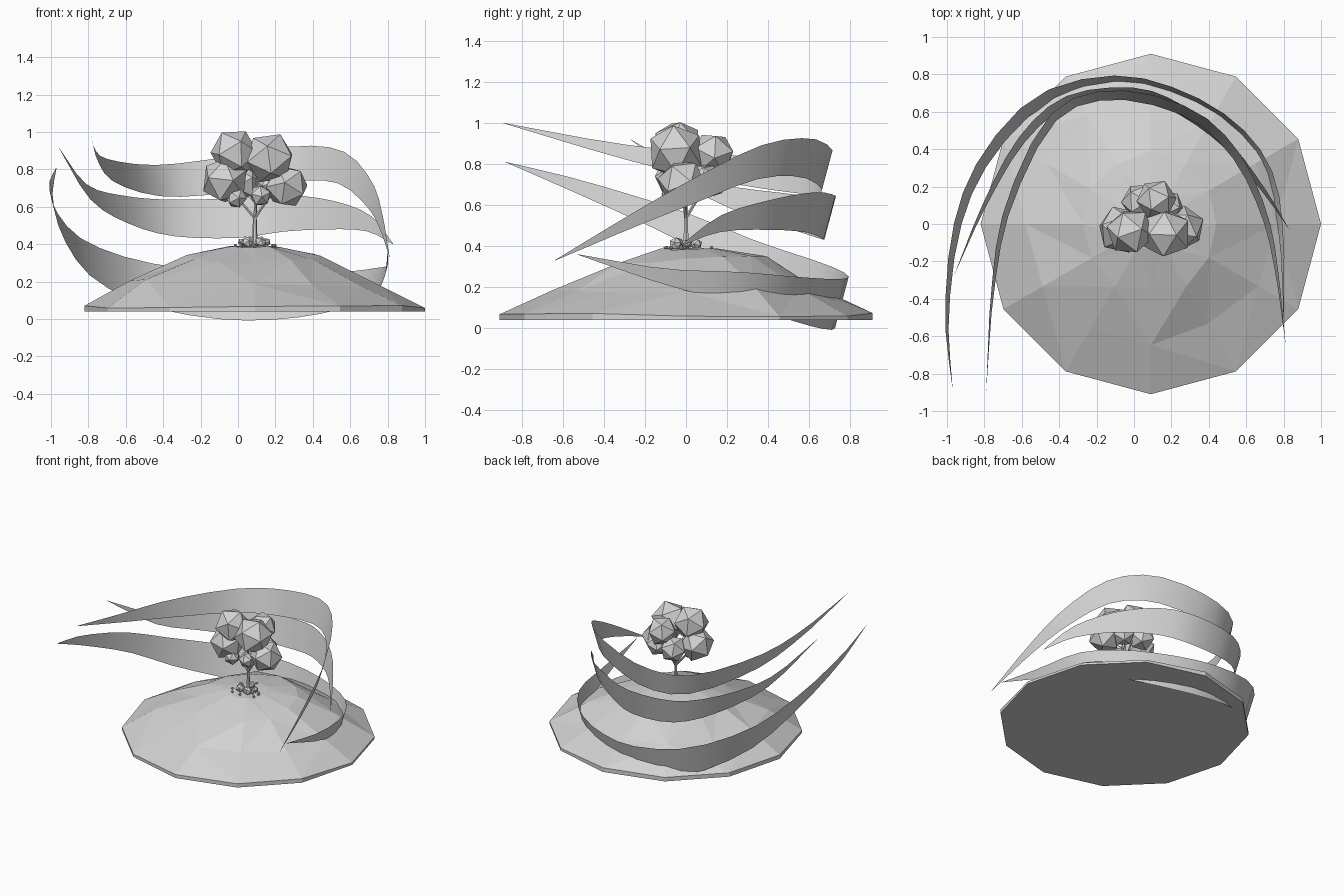
import bpy, bmesh, math, random
from mathutils import Vector

cube = bpy.data.objects.get("Cube")
if cube:
    bpy.data.objects.remove(cube)
random.seed(4)

grey = bpy.data.materials.new("light_grey")
grey.use_nodes = True
colour = (0.65, 0.65, 0.65, 1)
grey.diffuse_color = colour
grey.node_tree.nodes["Principled BSDF"].inputs["Base Color"].default_value = colour


def finish(name, bm, smooth=False, fix_normals=True):
    """Turn a bmesh into a named, coloured object."""
    if fix_normals:
        bmesh.ops.recalc_face_normals(bm, faces=bm.faces)
    for face in bm.faces:
        face.smooth = smooth
    mesh = bpy.data.meshes.new(name)
    bm.to_mesh(mesh)
    bm.free()
    mesh.materials.append(grey)
    obj = bpy.data.objects.new(name, mesh)
    bpy.context.collection.objects.link(obj)
    return obj


def bridge(bm, lower, upper):
    """Join two closed rings with quads."""
    count = len(lower)
    for i in range(count):
        j = (i + 1) % count
        bm.faces.new((lower[i], lower[j], upper[j], upper[i]))


def catmull(points, t):
    """Point on a smooth curve through the given points, t from 0 to 1."""
    spans = len(points) - 1
    i = min(int(t * spans), spans - 1)
    f = t * spans - i
    b, c = points[i], points[i + 1]
    a = points[i - 1] if i > 0 else 2 * b - c
    d = points[i + 2] if i + 2 <= spans else 2 * c - b
    return b + 0.5 * f * (c - a + f * (2 * a - 5 * b + 4 * c - d + f * (3 * (b - c) + d - a)))


# Faceted hill: rings of radius, height, jitter and rise towards the back
CENTRE_X = 0.09
SIDES = 12
bm = bmesh.new()
rings = []
for radius, height, jitter, rise in ((0.91, 0.04, 0, 0), (0.91, 0.065, 0.01, 0),
                                     (0.64, 0.2, 0.025, 0.01), (0.37, 0.335, 0.015, 0.025),
                                     (0.14, 0.385, 0.005, 0)):
    ring = []
    for i in range(SIDES):
        angle = math.tau * i / SIDES
        r = radius + (random.uniform(-1, 1) * jitter * 1.5 if radius < 0.9 else 0)
        z = height + random.uniform(-1, 1) * jitter + rise * math.sin(angle)
        ring.append(bm.verts.new((CENTRE_X + r * math.cos(angle), r * math.sin(angle), z)))
    rings.append(ring)
for lower, upper in zip(rings, rings[1:]):
    bridge(bm, lower, upper)
bm.faces.new(rings[0])
peak = bm.verts.new((CENTRE_X, 0, 0.39))
for i in range(SIDES):
    bm.faces.new((rings[-1][i], rings[-1][(i + 1) % SIDES], peak))
bmesh.ops.triangulate(bm, faces=[f for f in bm.faces if len(f.verts) == 4])
finish("hill", bm)


# Swept wind ribbons, wide in the middle and pointed at both ends
def ribbon(name, width, path, steps=24):
    points = [Vector(p) for p in path]
    bm = bmesh.new()
    previous = None
    for s in range(steps + 1):
        t = s / steps
        mid = catmull(points, t)
        half = 0.5 * width * math.sin(math.pi * t) + 0.001
        outward = Vector((mid.x, mid.y, 0)).normalized()
        offset = Vector((0, 0, half)) + outward * half * 0.27
        pair = (bm.verts.new(mid - offset), bm.verts.new(mid + offset))
        if previous:
            bm.faces.new((previous[0], pair[0], pair[1], previous[1]))
        previous = pair
    finish(name, bm, smooth=True, fix_normals=False)


ribbon("upper_ribbon", 0.19, (
    (-.79, -.89, 1), (-.755, -.35, .87), (-.67, .1, .79), (-.43, .57, .74), (-.1, .69, .765),
    (.3, .59, .83), (.55, .36, .81), (.7, .04, .67), (.765, -.27, .52), (.81, -.64, .33)))
ribbon("middle_ribbon", 0.21, (
    (-.96, -.27, .92), (-.8, .1, .68), (-.6, .45, .585), (-.35, .66, .54), (0, .7, .54),
    (.25, .61, .565), (.5, .42, .555), (.7, .17, .51), (.83, -.03, .4)))
ribbon("lower_ribbon", 0.25, (
    (-.97, -.88, .81), (-1, -.5, .68), (-.95, -.03, .5), (-.8, .34, .32), (-.5, .66, .19),
    (-.1, .76, .125), (.25, .68, .12), (.55, .5, .15), (.73, .25, .2), (.79, -.1, .25),
    (.8, -.53, .36)))


# Trunk and branches as tapered six-sided limbs
def limb(name, start, end, r_start, r_end):
    start, end = Vector(start), Vector(end)
    turn = (end - start).to_track_quat('Z', 'Y')
    bm = bmesh.new()
    ends = []
    for point, r in ((start, r_start), (end, r_end)):
        ends.append([bm.verts.new(point + turn @ Vector((r * math.cos(a), r * math.sin(a), 0)))
                     for a in (math.tau * i / 6 for i in range(6))])
    bridge(bm, *ends)
    bm.faces.new(ends[0])
    bm.faces.new(ends[1])
    finish(name, bm)


fork = (CENTRE_X, 0, 0.54)
limb("trunk", (CENTRE_X, 0, 0.37), fork, 0.016, 0.01)
for side, tip in (("left", (.2, -.02, .7)), ("right", (-.03, 0, .68)),
                  ("back", (.1, .1, .7)), ("middle", (.1, -.02, .75))):
    limb(side + "_branch", fork, tip, 0.009, 0.006)


# Icosahedral leaf clumps, bushes and stones
def clump(name, position, radius):
    bm = bmesh.new()
    bmesh.ops.create_icosphere(bm, subdivisions=1, radius=radius)
    obj = finish(name, bm)
    obj.location = position
    obj.rotation_euler = [random.uniform(0, math.tau) for _ in range(3)]


leaves = ((.17, -.05, .86, .14), (.26, -.02, .71, .12), (-.07, -.03, .74, .13),
          (-.02, -.04, .89, .13), (.12, .13, .85, .11), (.03, .12, .73, .1),
          (.18, .09, .72, .09), (.12, -.06, .66, .06), (-.01, -.06, .65, .06))
for i, (x, y, z, r) in enumerate(leaves):
    clump(f"leaf_clump_{i + 1}", (x, y, z), r)
for i, (x, y, r) in enumerate(((.05, -.04, .034), (.12, -.05, .034), (.08, .05, .03),
                               (.15, .0, .025), (.02, .01, .022))):
    clump(f"bush_{i + 1}", (x, y, 0.41), r)
for i in range(9):
    angle = random.uniform(0, math.tau)
    r = random.uniform(0.07, 0.13)
    clump(f"stone_{i + 1}", (CENTRE_X + r * math.cos(angle), r * math.sin(angle), 0.392), 0.01)
